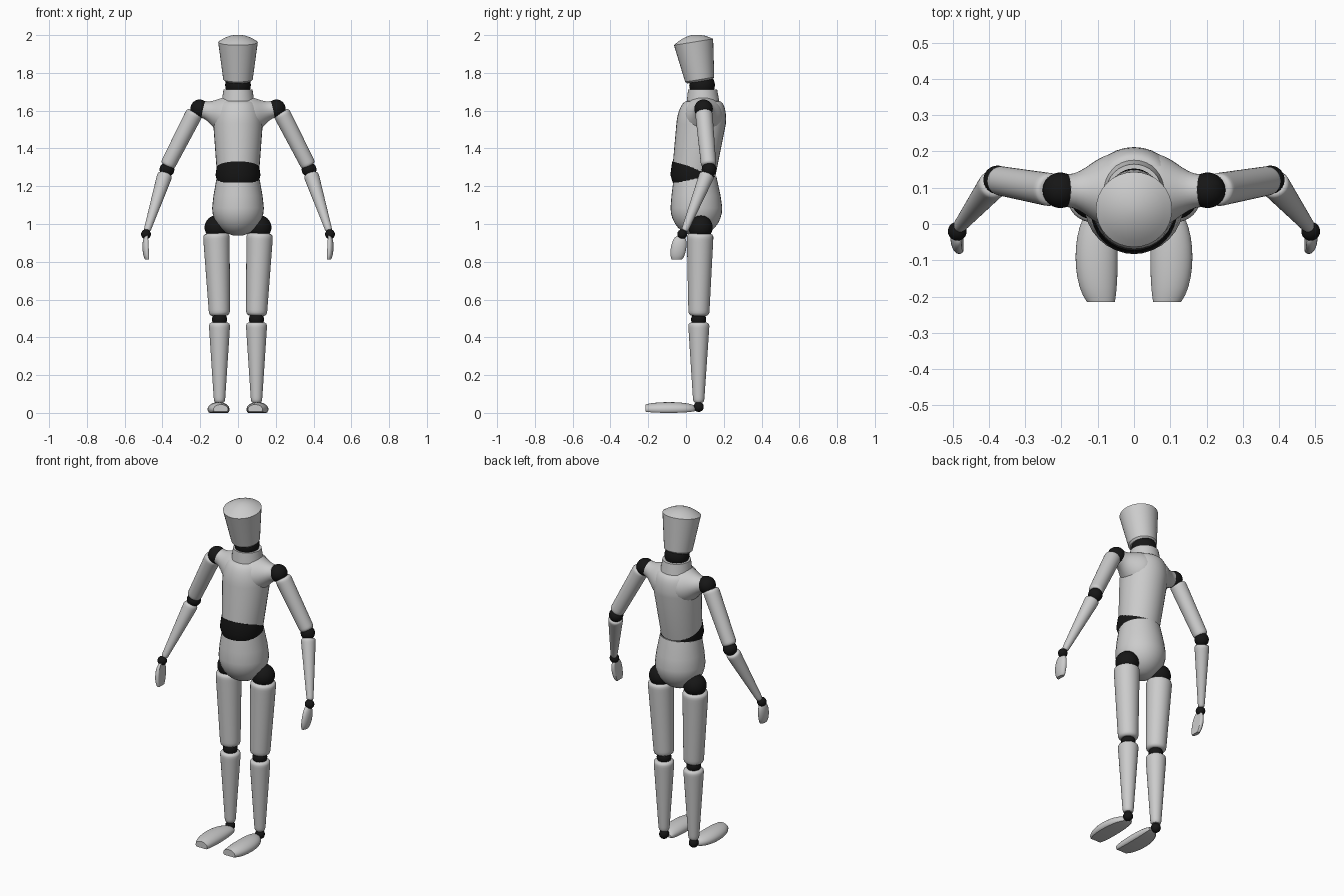
import bpy, bmesh, math
from mathutils import Vector

default_cube = bpy.data.objects.get("Cube")
if default_cube:
    bpy.data.objects.remove(default_cube)

SEGMENTS = 32


def material(name, value):
    mat = bpy.data.materials.new(name)
    mat.use_nodes = True
    color = (value, value, value, 1)
    mat.diffuse_color = color
    mat.node_tree.nodes["Principled BSDF"].inputs["Base Color"].default_value = color
    return mat


BODY = material("light grey", 0.6)
JOINT = material("black", 0.008)


def finish(name, bm, mat):
    bmesh.ops.recalc_face_normals(bm, faces=bm.faces)
    mesh = bpy.data.meshes.new(name)
    bm.to_mesh(mesh)
    bm.free()
    mesh.materials.append(mat)
    part = bpy.data.objects.new(name, mesh)
    bpy.context.collection.objects.link(part)
    bpy.ops.object.select_all(action="DESELECT")
    part.select_set(True)
    bpy.context.view_layer.objects.active = part
    bpy.ops.object.shade_smooth_by_angle(angle=math.radians(35))


def loft(name, rings, mat, flat=1):
    """Skin rings of (centre, u, v); flat cuts the -v side to a plane."""
    bm = bmesh.new()
    loops = []
    for centre, u, v in rings:
        angles = [math.tau * i / SEGMENTS for i in range(SEGMENTS)]
        loops.append([bm.verts.new(centre + u * math.cos(a) + v * max(math.sin(a), -flat))
                      for a in angles])
    for low, high in zip(loops, loops[1:]):
        for i in range(SEGMENTS):
            bm.faces.new((low[i - 1], low[i], high[i], high[i - 1]))
    bm.faces.new(loops[0])
    bm.faces.new(loops[-1])
    finish(name, bm, mat)


def trunk(name, rows, mat):
    """Stack level rings of (y, z, radius, slope along y)."""
    loft(name, [(Vector((0, y, z)), Vector((r, 0, 0)), Vector((0, r, r * slope)))
                for y, z, r, slope in rows], mat)


def turned(name, start, end, profile):
    """Lathe a profile of (fraction, radius) along an axis."""
    axis = end - start
    u = axis.orthogonal().normalized()
    v = axis.normalized().cross(u)
    loft(name, [(start + axis * t, u * r, v * r) for t, r in profile], BODY)


def limb(name, start, end, start_radius, end_radius):
    """Straight taper with softly rounded ends."""
    steps = 24
    profile = []
    for i in range(steps + 1):
        c = math.cos(math.pi * i / steps)
        t = (1 - c) / 2
        taper = start_radius + (end_radius - start_radius) * t
        profile.append((t, taper * (1 - abs(c) ** 40 / 4)))
    turned(name, start, end, profile)


def paddle(name, start, end, u, v, lean):
    """Blunt half-ellipsoid with one flat side, for hands and feet."""
    rings = []
    for i in range(1, 14):
        t = -math.cos(math.pi * i / 16)
        r = (1 - t * t) ** 0.35
        rings.append((start.lerp(end, (1 + t) / 2) + lean * (1 - r), u * r, v * r))
    loft(name, rings, BODY, 0.5)


def ball(name, centre, radius):
    bm = bmesh.new()
    bmesh.ops.create_uvsphere(bm, u_segments=SEGMENTS, v_segments=SEGMENTS // 2, radius=radius)
    bmesh.ops.translate(bm, verts=bm.verts, vec=centre)
    finish(name, bm, JOINT)


# Head: tapered cup with a shallow domed crown, leaning forward
crown = [(1 - 0.15 * k * k, 0.105 * k) for k in (1, 0.8, 0.6, 0.4, 0.2, 0.05)]
turned("head", Vector((0, 0.074, 1.755)), Vector((0, 0.034, 2)),
       [(0, 0.068), (0.04, 0.078)] + crown)
ball("neck_joint", Vector((0, 0.085, 1.735)), 0.068)

# Torso: slanted waist edge, rounded shoulders, short neck
quarter = [math.pi / 2 * i / 8 for i in range(9)]
shoulders = [(0.08 + 0.01 * math.sin(a), 1.53 + 0.12 * math.sin(a), 0.086 + 0.045 * math.cos(a), 0)
             for a in quarter]
trunk("torso", [(0.043, 1.285, 0.113, -0.28)] + shoulders + [(0.088, 1.712, 0.077, 0)], BODY)
trunk("waist_joint", [(0.04, 1.22, 0.11, 0), (0.036, 1.26, 0.119, 0), (0.04, 1.3, 0.113, -0.28)], JOINT)

# Pelvis: round bowl under a tapered band
bowl = [(0.055, 1.085 - 0.148 * math.cos(a), 0.137 * math.sin(a), 0) for a in quarter[1:]]
trunk("pelvis", bowl + [(0.053, 1.15, 0.13, 0), (0.047, 1.24, 0.114, 0.1)], BODY)

for side, s in (("left_", 1), ("right_", -1)):
    def at(x, y, z):
        return Vector((s * x, y, z))

    # Arm
    flare = [(i / 8, 0.075 + 0.03 * math.cos(math.pi * i / 8)) for i in range(9)]
    turned(side + "shoulder", at(0.05, 0.09, 1.573), at(0.185, 0.092, 1.607), flare)
    ball(side + "shoulder_joint", at(0.203, 0.093, 1.61), 0.049)
    limb(side + "upper_arm", at(0.228, 0.094, 1.592), at(0.374, 0.12, 1.308), 0.046, 0.04)
    ball(side + "elbow_joint", at(0.376, 0.122, 1.288), 0.039)
    limb(side + "forearm", at(0.386, 0.112, 1.263), at(0.482, -0.008, 0.963), 0.041, 0.018)
    ball(side + "wrist_joint", at(0.487, -0.02, 0.946), 0.026)
    paddle(side + "hand", at(0.487, -0.03, 0.94), at(0.48, -0.05, 0.8),
           at(0, 0.041, 0), at(0.022, 0, 0), at(-0.01, 0, 0))

    # Leg
    ball(side + "hip_joint", at(0.113, 0.077, 0.982), 0.064)
    limb(side + "thigh", at(0.115, 0.075, 0.95), at(0.098, 0.068, 0.515), 0.071, 0.055)
    ball(side + "knee_joint", at(0.098, 0.067, 0.495), 0.04)
    limb(side + "shin", at(0.098, 0.068, 0.478), at(0.098, 0.067, 0.055), 0.057, 0.029)
    ball(side + "ankle_joint", at(0.098, 0.067, 0.032), 0.027)
    paddle(side + "foot", at(0.103, 0.058, 0.019), at(0.103, -0.24, 0.019),
           at(0.058, 0, 0), at(0, 0, 0.038), at(-0.035, 0, 0))
